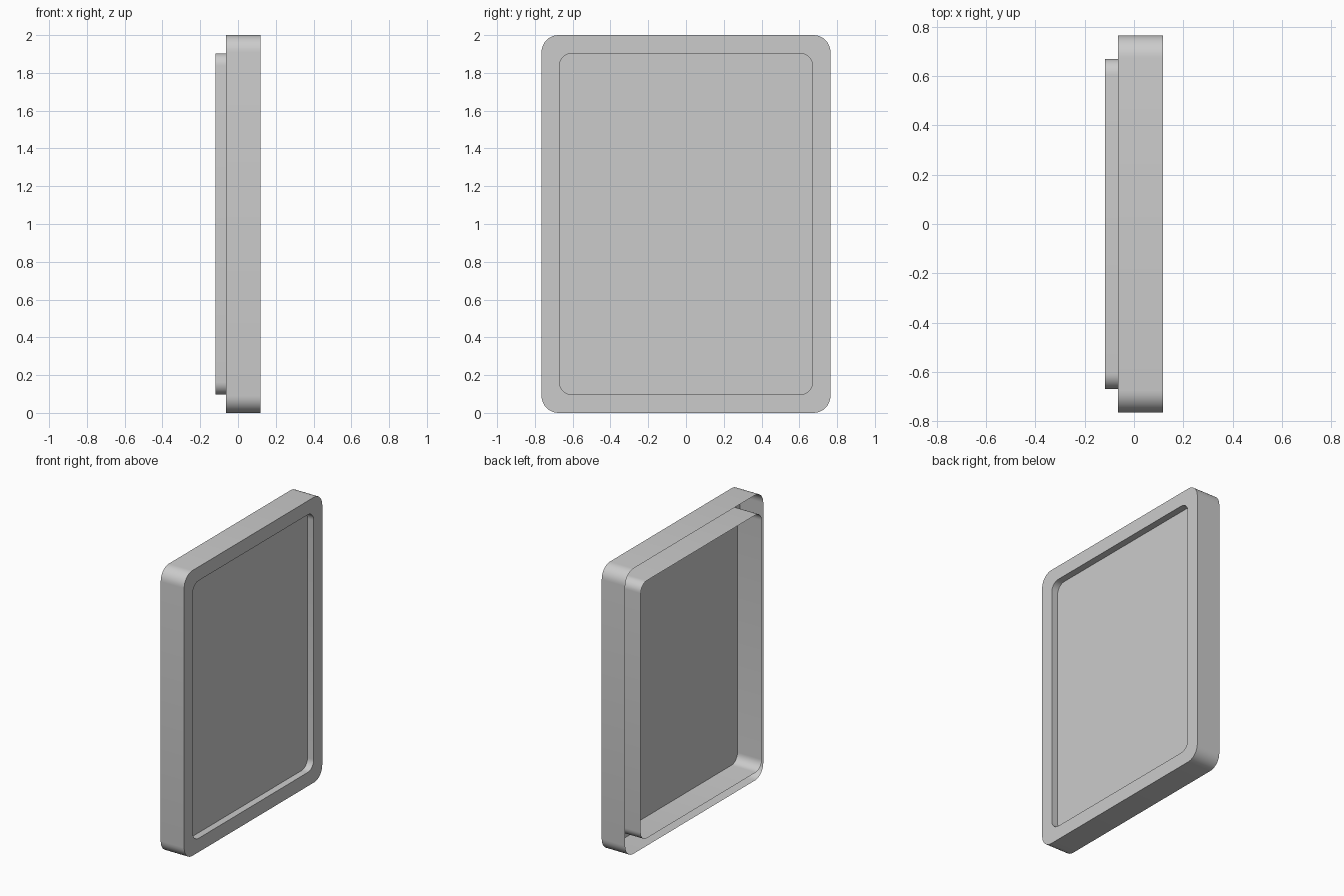
import bpy, bmesh, math

if "Cube" in bpy.data.objects:
    bpy.data.objects.remove(bpy.data.objects["Cube"])

SEG = 8                      # segments per rounded corner
OUTER = (0.765, 1.0, 0.09)   # half width, half height, corner radius
INNER = (0.67, 0.903, 0.065)


def rounded_loop(bm, x, shape):
    """Rounded rectangle of vertices in the YZ plane at depth x."""
    hw, hh, r = shape
    verts = []
    for i, (sy, sz) in enumerate(((1, 1), (-1, 1), (-1, -1), (1, -1))):
        for k in range(SEG + 1):
            a = math.pi / 2 * (i + k / SEG)
            verts.append(bm.verts.new((x, sy * (hw - r) + r * math.cos(a),
                                       1 + sz * (hh - r) + r * math.sin(a))))
    return verts


def bridge(bm, a, b):
    n = len(a)
    for i in range(n):
        j = (i + 1) % n
        bm.faces.new((a[i], a[j], b[j], b[i]))


def finish(bm, name):
    mesh = bpy.data.meshes.new(name)
    bm.to_mesh(mesh)
    bm.free()
    obj = bpy.data.objects.new(name, mesh)
    bpy.context.collection.objects.link(obj)
    bpy.ops.object.select_all(action='DESELECT')
    obj.select_set(True)
    bpy.context.view_layer.objects.active = obj
    bpy.ops.object.shade_smooth_by_angle(angle=math.radians(35))
    return obj


# Frame: thin outer skirt, front rim, and inner sleeve passing out the open back
bm = bmesh.new()
profile = [(-0.064, OUTER), (0.118, OUTER), (0.118, INNER), (0.07, INNER), (-0.118, INNER)]
loops = [rounded_loop(bm, x, shape) for x, shape in profile]
for a, b in zip(loops, loops[1:]):
    bridge(bm, a, b)
finish(bm, "frame")

# Panel: flat sheet set slightly behind the front rim
bm = bmesh.new()
bm.faces.new(rounded_loop(bm, 0.07, INNER))
finish(bm, "panel")
